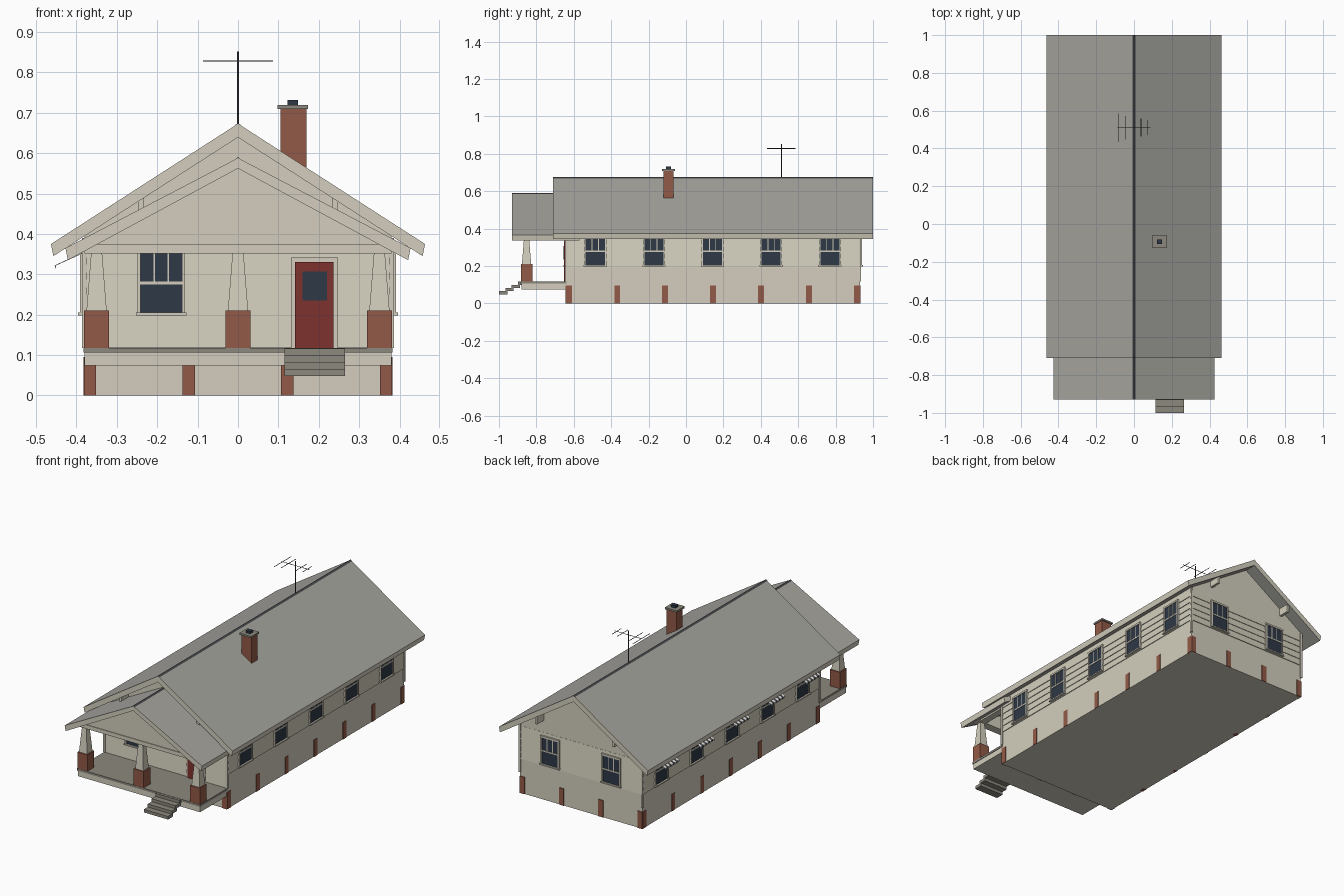
import bpy, bmesh
from mathutils import Matrix, Vector
from math import pi

cube = bpy.data.objects.get("Cube")
if cube:
    bpy.data.objects.remove(cube, do_unlink=True)


def material(name, r, g, b):
    def linear(c):
        c /= 255
        return c / 12.92 if c < 0.04 else ((c + 0.055) / 1.055) ** 2.4
    color = (linear(r), linear(g), linear(b), 1)
    m = bpy.data.materials.new(name)
    m.use_nodes = True
    m.diffuse_color = color
    m.node_tree.nodes["Principled BSDF"].inputs["Base Color"].default_value = color
    return m


cream = material("cream paint", 211, 206, 189)
grey = material("roof shingle grey", 166, 165, 159)
deck_grey = material("deck grey", 140, 136, 126)
brick = material("brick", 146, 90, 71)
red = material("door red", 126, 50, 45)
glass = material("dark glass", 46, 56, 70)
metal = material("dark metal", 75, 76, 80)
white = material("awning white", 232, 232, 228)


def finish(name, bm, mats, matrix=None):
    bmesh.ops.recalc_face_normals(bm, faces=bm.faces)
    mesh = bpy.data.meshes.new(name)
    bm.to_mesh(mesh)
    bm.free()
    ob = bpy.data.objects.new(name, mesh)
    for m in mats:
        mesh.materials.append(m)
    if matrix:
        ob.matrix_world = matrix
    bpy.context.collection.objects.link(ob)
    return ob


def box(name, x, y, z, mat, matrix=None, top=None):
    """Box from ranges; top = (x scale, y scale) of the upper face."""
    bm = bmesh.new()
    bmesh.ops.create_cube(bm, size=1)
    for v in bm.verts:
        sx, sy = top if top and v.co.z > 0 else (1, 1)
        v.co = ((x[0] + x[1]) / 2 + v.co.x * sx * (x[1] - x[0]),
                (y[0] + y[1]) / 2 + v.co.y * sy * (y[1] - y[0]),
                (z[0] + z[1]) / 2 + v.co.z * (z[1] - z[0]))
    return finish(name, bm, [mat], matrix)


def prism(name, points, y0, y1, mats, rule=None):
    """Extrude an x-z outline along y, colouring faces by their normal."""
    bm = bmesh.new()
    face = bm.faces.new([bm.verts.new((x, y0, z)) for x, z in points])
    ext = bmesh.ops.extrude_face_region(bm, geom=[face])
    for v in ext["geom"]:
        if isinstance(v, bmesh.types.BMVert):
            v.co.y = y1
    bmesh.ops.recalc_face_normals(bm, faces=bm.faces)
    if rule:
        for f in bm.faces:
            f.material_index = rule(f.normal)
    return finish(name, bm, mats)


# House body with gables
W, FRONT, BACK = 0.38, -0.64, 0.93
MID, HALF = (FRONT + BACK) / 2, (BACK - FRONT) / 2
prism("house_body", [(-W, 0), (W, 0), (W, 0.41), (0, 0.655), (-W, 0.41)],
      FRONT, BACK, [cream])

# Clapboard siding
BOARD, LAP = 0.037, 0.004
for i in range(5):
    z = 0.193 + i * BOARD
    box("clapboard", (-W - LAP, W + LAP), (FRONT - LAP, BACK + LAP),
        (z, z + BOARD), cream, top=(0.99, 0.996))
for i in range(2):
    z = 0.119 + i * BOARD
    box("front_clapboard", (-W, W), (FRONT - LAP, FRONT + LAP), (z, z + BOARD),
        cream, top=(1, 0.2))
for sx in (-1, 1):
    for y in (FRONT, BACK):
        box("corner_board", (sx * W - 0.006, sx * W + 0.006),
            (y - 0.006, y + 0.006), (0.118, 0.39), cream)


# Roofs: shingled slopes with painted rake and eave boards
def roof(name, w, ridge, eave, y0, y1, t=0.034):
    half = [(w, eave), (w - 0.006, eave - 0.03)]
    pts = [(0, ridge)] + half + [(0, ridge - t)]
    pts += [(-x, z) for x, z in reversed(half)]
    prism(name, pts, y0, y1, [grey, cream],
          lambda n: int(abs(n.y) > 0.9 or abs(n.x) > 0.8))
    prism(name + "_ridge_cap", [(-0.009, ridge - 0.005), (0, ridge - 0.002),
          (0.009, ridge - 0.005), (0, ridge + 0.002)], y0, y1, [metal])


roof("main_roof", 0.463, 0.673, 0.375, -0.71, 1.0)
roof("porch_roof", 0.427, 0.588, 0.365, -0.93, -0.57, 0.026)

# Porch gable and beams
prism("porch_gable", [(-W, 0.352), (W, 0.352), (W, 0.368), (0, 0.568), (-W, 0.368)],
      -0.873, -0.835, [cream])
box("porch_front_beam", (-W, W), (-0.877, -0.83), (0.352, 0.374), cream)
for s in (-1, 1):
    box("porch_side_beam", (s * 0.352 - 0.02, s * 0.352 + 0.02), (-0.85, FRONT),
        (0.352, 0.372), cream)

# Gable brackets under the main roof
for x in (-0.24, 0.24):
    for y in ((-0.7, FRONT), (BACK, 0.99)):
        box("gable_bracket", (x - 0.007, x + 0.007), y, (0.445, 0.49), cream)

# Porch deck and steps
box("porch_skirt", (-W, W), (-0.88, FRONT), (0.074, 0.106), cream)
box("porch_deck", (-W - 0.003, W + 0.003), (-0.884, FRONT), (0.106, 0.118), deck_grey)
for i in range(4):
    y, z = -1 + i * 0.034, 0.048 + i * 0.0172
    box("porch_step", (0.115, 0.265), (y, y + 0.045), (z, z + 0.0172), deck_grey)

# Porch columns on brick piers
for x in (-0.35, 0, 0.35):
    box("column_pier", (x - 0.031, x + 0.031), (-0.883, -0.822), (0.118, 0.21), brick)
    box("tapered_column", (x - 0.025, x + 0.025), (-0.877, -0.828), (0.21, 0.354),
        cream, top=(0.54, 0.54))

# Brick foundation piers
for i in range(7):
    y = -0.625 + i * 0.2565
    for s in (-1, 1):
        box("side_foundation_pier", (s * 0.372 - 0.011, s * 0.372 + 0.011),
            (y - 0.015, y + 0.015), (0, 0.095), brick)
for x in (-0.366, -0.122, 0.122, 0.366):
    for y in (FRONT, BACK):
        box("end_foundation_pier", (x - 0.015, x + 0.015),
            (y - 0.004, y + 0.004), (0, 0.095), brick)


# Sash windows, built facing -y and then turned
def window(x, y, angle):
    m = Matrix.Translation((x, y, 0)) @ Matrix.Rotation(angle, 4, "Z")
    box("window_glass", (-0.053, 0.053), (-0.007, 0.01), (0.203, 0.354), glass, m)
    for s in (-1, 1):
        box("window_side_trim", (s * 0.055 - 0.004, s * 0.055 + 0.004),
            (-0.011, 0.005), (0.2, 0.36), cream, m)
        box("window_mullion", (s * 0.017 - 0.002, s * 0.017 + 0.002),
            (-0.009, 0.005), (0.28, 0.355), cream, m)
    box("window_rail", (-0.052, 0.052), (-0.01, 0.005), (0.275, 0.282), cream, m)
    box("window_head", (-0.059, 0.059), (-0.012, 0.005), (0.352, 0.362), cream, m)
    box("window_sill", (-0.062, 0.062), (-0.016, 0.005), (0.198, 0.205), cream, m)


# Striped awnings along one side
def awning(y):
    n, width = 9, 0.126
    for i in range(n):
        y0 = y - width / 2 + i * width / n
        mat = white if i % 2 == 0 else metal
        prism("awning_stripe", [(-0.383, 0.352), (-0.45, 0.322), (-0.452, 0.312),
              (-0.454, 0.322), (-0.383, 0.355)], y0, y0 + width / n, [mat])


window(-0.19, FRONT, 0)
for x in (-0.19, 0.19):
    window(x, BACK, pi)
for i in range(5):
    y = -0.485 + i * 0.3135
    window(W, y, pi / 2)
    window(-W, y, -pi / 2)
    awning(y)

# Front door
box("door_frame", (0.131, 0.247), (FRONT - 0.008, FRONT), (0.118, 0.341), cream)
box("front_door", (0.141, 0.237), (FRONT - 0.012, FRONT), (0.118, 0.331), red)
box("door_glass", (0.16, 0.22), (FRONT - 0.015, FRONT), (0.235, 0.307), glass)

# Chimney
box("chimney_stack", (0.105, 0.169), (-0.121, -0.066), (0.55, 0.71), brick)
box("chimney_cap", (0.098, 0.173), (-0.128, -0.059), (0.709, 0.719), deck_grey)
box("chimney_flue", (0.123, 0.149), (-0.106, -0.081), (0.719, 0.732), glass)


# Roof antenna
def rod(name, a, b, r=0.0016):
    a, b = Vector(a), Vector(b)
    bm = bmesh.new()
    bmesh.ops.create_cone(bm, cap_ends=True, segments=6, radius1=r, radius2=r,
                          depth=(b - a).length)
    turn = (b - a).to_track_quat("Z", "Y").to_matrix().to_4x4()
    finish(name, bm, [metal], Matrix.Translation((a + b) / 2) @ turn)


rod("antenna_mast", (0, 0.51, 0.65), (0, 0.51, 0.852), 0.0022)
rod("antenna_boom", (-0.087, 0.51, 0.828), (0.087, 0.51, 0.828))
for x, half in ((-0.08, 0.076), (-0.043, 0.063), (0.037, 0.048), (0.074, 0.04)):
    rod("antenna_element", (x, 0.51 - half, 0.828), (x, 0.51 + half, 0.828))
